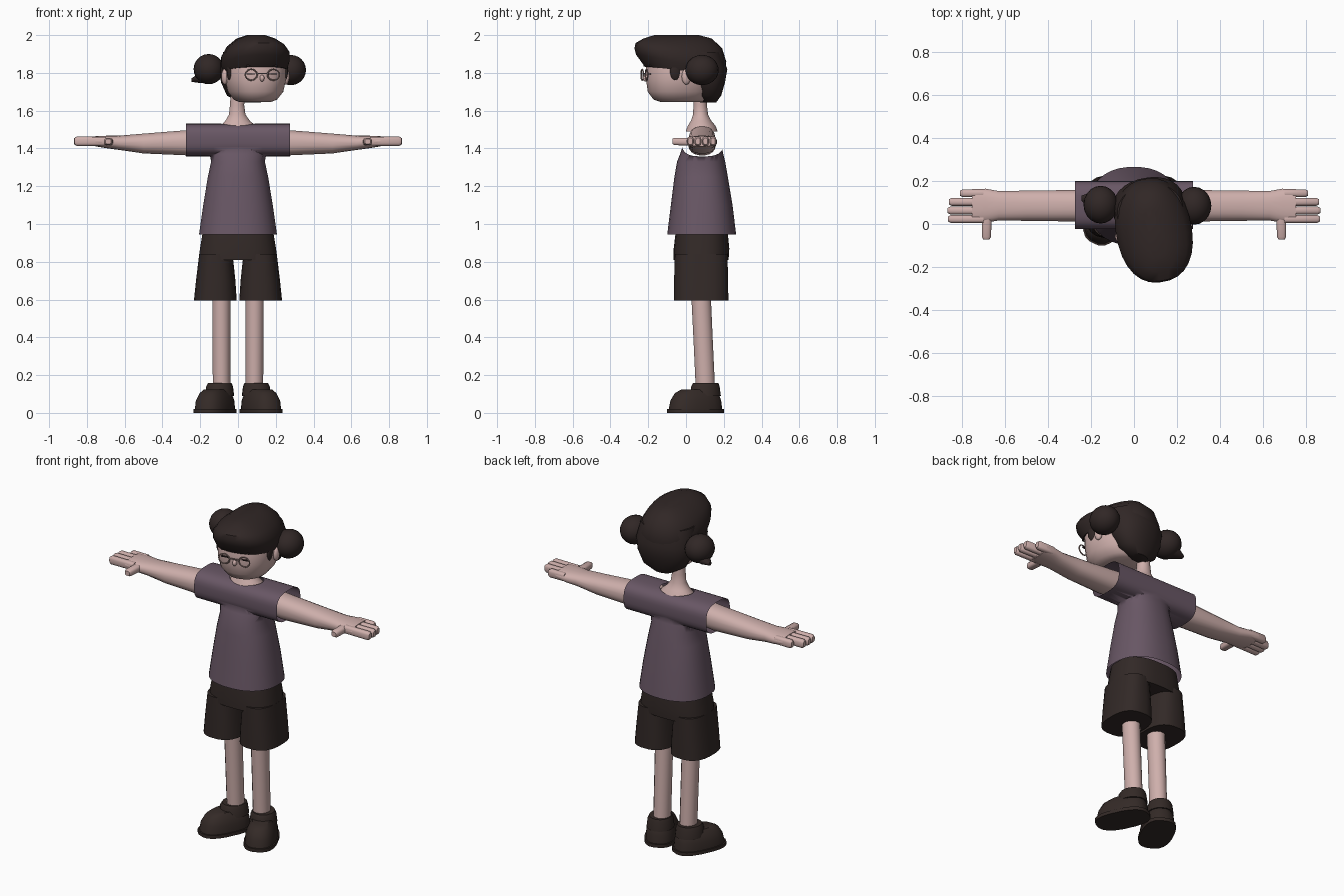
import bpy, bmesh, math
from mathutils import Matrix, Vector

old = bpy.data.objects.get("Cube")
if old:
    bpy.data.objects.remove(old, do_unlink=True)


def material(name, rgb):
    m = bpy.data.materials.new(name)
    m.use_nodes = True
    m.diffuse_color = (*rgb, 1)
    m.node_tree.nodes["Principled BSDF"].inputs["Base Color"].default_value = (*rgb, 1)
    return m


SKIN = material("skin", (0.62, 0.43, 0.41))
SHIRT = material("plum cloth", (0.14, 0.095, 0.13))
HAIR = material("dark brown hair", (0.030, 0.020, 0.019))
SHORTS = material("dark brown cloth", (0.032, 0.022, 0.020))
SHOE = material("dark leather", (0.034, 0.023, 0.020))
RIM = material("glasses rim", (0.38, 0.26, 0.24))


def finish(name, bm, mat, matrix=None, angle=40):
    bmesh.ops.recalc_face_normals(bm, faces=bm.faces)
    if matrix:
        bm.transform(matrix)
    me = bpy.data.meshes.new(name)
    bm.to_mesh(me)
    bm.free()
    me.materials.append(mat)
    ob = bpy.data.objects.new(name, me)
    bpy.context.collection.objects.link(ob)
    bpy.ops.object.select_all(action='DESELECT')
    ob.select_set(True)
    bpy.context.view_layer.objects.active = ob
    bpy.ops.object.shade_smooth_by_angle(angle=math.radians(angle))
    return ob


def loft(name, mat, sections, axis='z', n=24, power=2.0, matrix=None):
    """Closed skin over rings: (along, centre u, centre v, radius u, radius v, tilt)."""
    bm = bmesh.new()
    rings = []
    for t, cu, cv, ru, rv, *tilt in sections:
        ring = []
        for k in range(n):
            a = 2 * math.pi * (k + 0.5) / n
            c, s = math.cos(a), math.sin(a)
            u = cu + ru * math.copysign(abs(c) ** (2 / power), c)
            v = cv + rv * math.copysign(abs(s) ** (2 / power), s)
            w = t + (tilt[0] * (v - cv) if tilt else 0)
            ring.append(bm.verts.new({'z': (u, v, w), 'x': (w, u, v), 'y': (u, w, v)}[axis]))
        rings.append(ring)
    for a, b in zip(rings, rings[1:]):
        for k in range(n):
            j = (k + 1) % n
            bm.faces.new((a[k], a[j], b[j], b[k]))
    bm.faces.new(rings[0][::-1])
    bm.faces.new(rings[-1])
    return finish(name, bm, mat, matrix)


def ball(name, mat, centre, size, matrix=None):
    bm = bmesh.new()
    bmesh.ops.create_uvsphere(bm, u_segments=20, v_segments=12, radius=1)
    local = Matrix.Translation(centre) @ Matrix.Diagonal((*size, 1))
    return finish(name, bm, mat, (matrix or Matrix()) @ local)


def box(name, mat, centre, size, matrix=None):
    bm = bmesh.new()
    bmesh.ops.create_cube(bm, size=1)
    local = Matrix.Translation(centre) @ Matrix.Diagonal((*size, 1))
    return finish(name, bm, mat, (matrix or Matrix()) @ local)


def ring(name, mat, centre, major, minor, matrix):
    bm = bmesh.new()
    n, m = 20, 6
    grid = []
    for i in range(n):
        a = 2 * math.pi * i / n
        row = []
        for j in range(m):
            b = 2 * math.pi * j / m
            r = major + minor * math.cos(b)
            row.append(bm.verts.new(Vector(centre) + Vector(
                (r * math.cos(a), minor * math.sin(b), 0.9 * r * math.sin(a)))))
        grid.append(row)
    for i in range(n):
        p, q = grid[i], grid[(i + 1) % n]
        for j in range(m):
            k = (j + 1) % m
            bm.faces.new((p[j], p[k], q[k], q[j]))
    return finish(name, bm, mat, matrix)


# Shirt: torso joined to a sleeve tube, with neck, cuffs and hem left open
shirt = loft("shirt", SHIRT, [
    (0.945, 0, 0.083, 0.207, 0.183), (1.1, 0, 0.083, 0.185, 0.164),
    (1.25, 0, 0.08, 0.160, 0.142), (1.33, 0, 0.08, 0.143, 0.128),
    (1.37, 0, 0.083, 0.15, 0.115), (1.46, 0, 0.088, 0.15, 0.09)], n=32, power=2.3)
sleeves = loft("sleeve_tube", SHIRT, [
    (x, 0.088, 1.445, 0.112, 0.087) for x in (-0.275, -0.13, 0, 0.13, 0.275)],
    axis='x', n=32, power=3)
NX, NY = 0.10, 0.076
collar = loft("collar_cutter", SHIRT, [(z, 0, 0.085, NX, NY) for z in (1.49, 1.6)], n=32)
for helper, op in ((sleeves, 'UNION'), (collar, 'DIFFERENCE')):
    helper.hide_render = True
    bpy.context.view_layer.objects.active = shirt
    mod = shirt.modifiers.new("join", 'BOOLEAN')
    mod.operation, mod.object, mod.solver = op, helper, 'EXACT'
    bpy.ops.object.modifier_apply(modifier=mod.name)
    bpy.data.objects.remove(helper, do_unlink=True)


def in_collar(v):
    return v.z > 1.48 and (v.x / NX) ** 2 + ((v.y - 0.085) / NY) ** 2 < 1.03


bm = bmesh.new()
bm.from_mesh(shirt.data)
opening = [f for f in bm.faces if all(abs(v.co.x) > 0.274 for v in f.verts)
           or all(v.co.z < 0.946 for v in f.verts)
           or all(in_collar(v.co) for v in f.verts)]
bmesh.ops.delete(bm, geom=opening, context='FACES')
bm.to_mesh(shirt.data)
bm.free()

# Neck flaring into the collar
loft("neck", SKIN, [
    (1.49, 0, 0.083, 0.11, 0.085), (1.52, 0, 0.083, 0.096, 0.074),
    (1.545, -0.002, 0.08, 0.066, 0.055), (1.58, -0.004, 0.077, 0.044, 0.04),
    (1.63, -0.005, 0.075, 0.038, 0.036), (1.70, 0, 0.075, 0.038, 0.036)])

# Shorts hips
loft("shorts_hips", SHORTS, [
    (0.81, 0, 0.08, 0.210, 0.146), (0.87, 0, 0.082, 0.202, 0.148),
    (0.96, 0, 0.083, 0.187, 0.138)], n=28, power=2.6)

for s, side in ((1, "left"), (-1, "right")):
    # Lower body
    loft(side + "_shorts_leg", SHORTS, [
        (0.595, s * 0.12, 0.08, 0.114, 0.145), (0.70, s * 0.118, 0.08, 0.105, 0.144),
        (0.84, s * 0.117, 0.08, 0.089, 0.14)], power=2.6)
    loft(side + "_leg", SKIN, [
        (0.12, s * 0.087, 0.103, 0.047, 0.052), (0.40, s * 0.088, 0.09, 0.048, 0.052),
        (0.72, s * 0.089, 0.075, 0.049, 0.053)], n=16)

    # Shoe with sole and ankle collar, toes turned out
    turn = Matrix.Translation((s * 0.122, 0.05, 0)) @ Matrix.Rotation(s * math.radians(25), 4, 'Z')
    loft(side + "_sole", SHOE, [(z, 0, 0, 0.092, 0.156) for z in (0, 0.02)],
         n=20, power=2.6, matrix=turn)
    loft(side + "_shoe", SHOE, [
        (0.02, 0, 0, 0.086, 0.148), (0.065, 0, 0.002, 0.083, 0.14),
        (0.105, 0, 0.008, 0.066, 0.122), (0.125, 0, 0.02, 0.05, 0.095)],
        n=20, power=2.5, matrix=turn)
    loft(side + "_shoe_collar", SHOE, [
        (0.09, 0, 0.058, 0.076, 0.085), (0.14, 0, 0.058, 0.07, 0.078),
        (0.157, 0, 0.06, 0.062, 0.07)], n=16, matrix=turn)

    # Arm and hand
    loft(side + "_arm", SKIN, [
        (s * 0.10, 0.085, 1.45, 0.07, 0.066), (s * 0.275, 0.085, 1.43, 0.074, 0.067),
        (s * 0.50, 0.085, 1.426, 0.071, 0.053), (s * 0.63, 0.085, 1.43, 0.069, 0.038),
        (s * 0.69, 0.085, 1.434, 0.08, 0.034), (s * 0.755, 0.083, 1.438, 0.08, 0.027)],
        axis='x', n=20, power=2.4)
    for i, (y, tip) in enumerate(((0.023, 0.865), (0.063, 0.867), (0.103, 0.862), (0.143, 0.81))):
        loft(f"{side}_finger_{i + 1}", SKIN, [
            (s * 0.70, y, 1.438, 0.0185, 0.024), (s * (tip - 0.012), y, 1.438, 0.0185, 0.025),
            (s * tip, y, 1.438, 0.012, 0.017)], axis='x', n=12, power=3)
    loft(side + "_thumb", SKIN, [
        (0.05, s * 0.685, 1.435, 0.024, 0.021), (-0.06, s * 0.687, 1.437, 0.022, 0.02),
        (-0.072, s * 0.687, 1.437, 0.015, 0.014)], axis='y', n=12, power=3)

# Head, turned slightly to its left
HEAD = Matrix.Translation((0.09, -0.02, 0)) @ Matrix.Rotation(math.radians(11), 4, 'Z')
loft("head", SKIN, [
    (1.645, 0, 0, 0.08, 0.11), (1.658, 0, -0.01, 0.112, 0.142),
    (1.70, 0, -0.015, 0.145, 0.168), (1.76, 0, -0.015, 0.159, 0.176),
    (1.83, 0, -0.015, 0.162, 0.178), (1.93, 0, -0.015, 0.13, 0.15)],
    n=28, power=2.2, matrix=HEAD)
loft("hair_cap", HAIR, [
    (1.81, 0, -0.01, 0.165, 0.188, -0.12), (1.845, 0, -0.01, 0.176, 0.235, -0.22),
    (1.895, 0, -0.01, 0.176, 0.244, -0.15), (1.945, 0, -0.018, 0.145, 0.230, -0.06),
    (1.982, 0, -0.025, 0.095, 0.182), (2.0, 0, -0.03, 0.04, 0.12)],
    n=28, power=2.3, matrix=HEAD)
loft("back_hair", HAIR, [
    (1.642, 0, 0.14, 0.055, 0.04), (1.68, 0, 0.13, 0.125, 0.075),
    (1.75, 0, 0.12, 0.158, 0.105), (1.82, 0, 0.10, 0.171, 0.138),
    (1.91, 0, 0.07, 0.155, 0.135)], n=28, power=2.2, matrix=HEAD)

# Face details, ears and glasses
ball("nose", SKIN, (0, -0.196, 1.772), (0.012, 0.016, 0.018), HEAD)
box("glasses_bridge", RIM, (0, -0.205, 1.797), (0.055, 0.006, 0.006), HEAD)
for s, side in ((1, "left"), (-1, "right")):
    ring(side + "_lens_rim", RIM, (s * 0.06, -0.204, 1.79), 0.032, 0.004, HEAD)
    box(side + "_closed_eye", HAIR, (s * 0.06, -0.188, 1.795), (0.045, 0.009, 0.006), HEAD)
    box(side + "_eyebrow", HAIR, (s * 0.06, -0.188, 1.838), (0.045, 0.009, 0.008), HEAD)
    ball(side + "_ear", SKIN, (s * 0.165, -0.01, 1.78), (0.018, 0.025, 0.042), HEAD)
    ball(side + "_sideburn", HAIR, (s * 0.15, -0.065, 1.81), (0.014, 0.03, 0.05), HEAD)

# Hair buns, one with a loose end
ball("left_bun", HAIR, (0.28, 0.085, 1.815), (0.08, 0.088, 0.08))
ball("right_bun", HAIR, (-0.155, 0.09, 1.82), (0.08, 0.088, 0.08))
loft("right_bun_loose_end", HAIR, [
    (-0.14, 0.09, 1.80, 0.06, 0.055), (-0.20, 0.105, 1.775, 0.045, 0.03),
    (-0.245, 0.12, 1.762, 0.012, 0.01)], axis='x', n=12)
